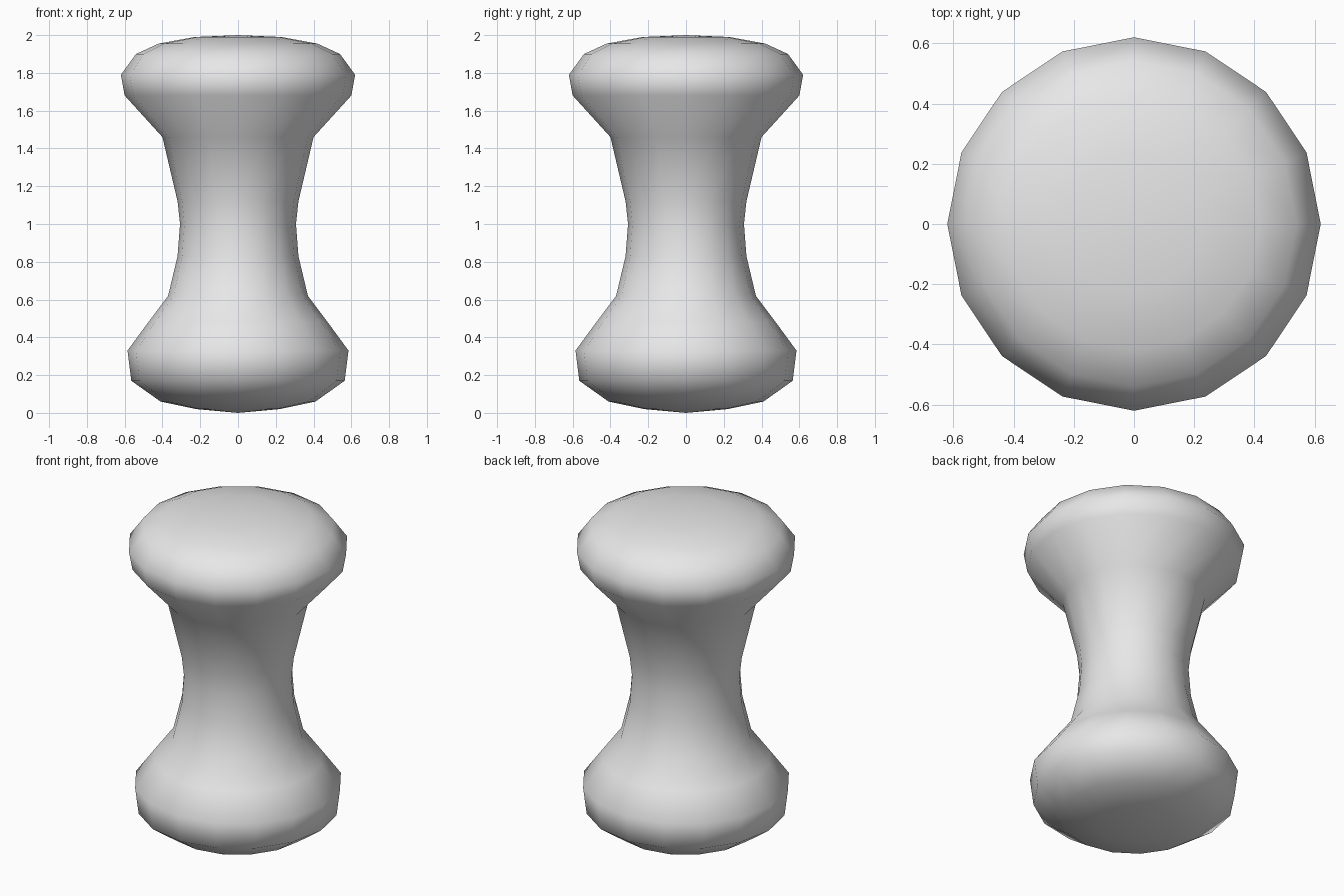
import bpy
import bmesh
import math

cube = bpy.data.objects.get("Cube")
if cube:
    bpy.data.objects.remove(cube, do_unlink=True)

SIDES = 16

# Plain grey finish
grey = bpy.data.materials.new("plain_grey")
grey.use_nodes = True
colour = (0.8, 0.8, 0.8, 1)
grey.diffuse_color = colour
grey.node_tree.nodes["Principled BSDF"].inputs["Base Color"].default_value = colour

# Half profile (radius, height): domed foot, narrow waist, domed head
profile = [
    (0, 0), (0.22, 0.02), (0.41, 0.06), (0.565, 0.17),
    (0.585, 0.33), (0.475, 0.48), (0.37, 0.62), (0.32, 0.83),
    (0.307, 1.0), (0.32, 1.12), (0.40, 1.46), (0.6, 1.68),
    (0.62, 1.79), (0.54, 1.90), (0.42, 1.955), (0.23, 1.99), (0, 2),
]

# Turn the profile around the upright axis
bm = bmesh.new()
verts = [bm.verts.new((r, 0, z)) for r, z in profile]
edges = [bm.edges.new(pair) for pair in zip(verts, verts[1:])]
bmesh.ops.spin(bm, geom=verts + edges, cent=(0, 0, 0), axis=(0, 0, 1),
               angle=math.tau, steps=SIDES)
bmesh.ops.remove_doubles(bm, verts=bm.verts, dist=0.001)
bmesh.ops.recalc_face_normals(bm, faces=bm.faces)
for face in bm.faces:
    face.smooth = True

mesh = bpy.data.meshes.new("waisted_spool")
bm.to_mesh(mesh)
bm.free()
mesh.materials.append(grey)
spool = bpy.data.objects.new("waisted_spool", mesh)
bpy.context.collection.objects.link(spool)
